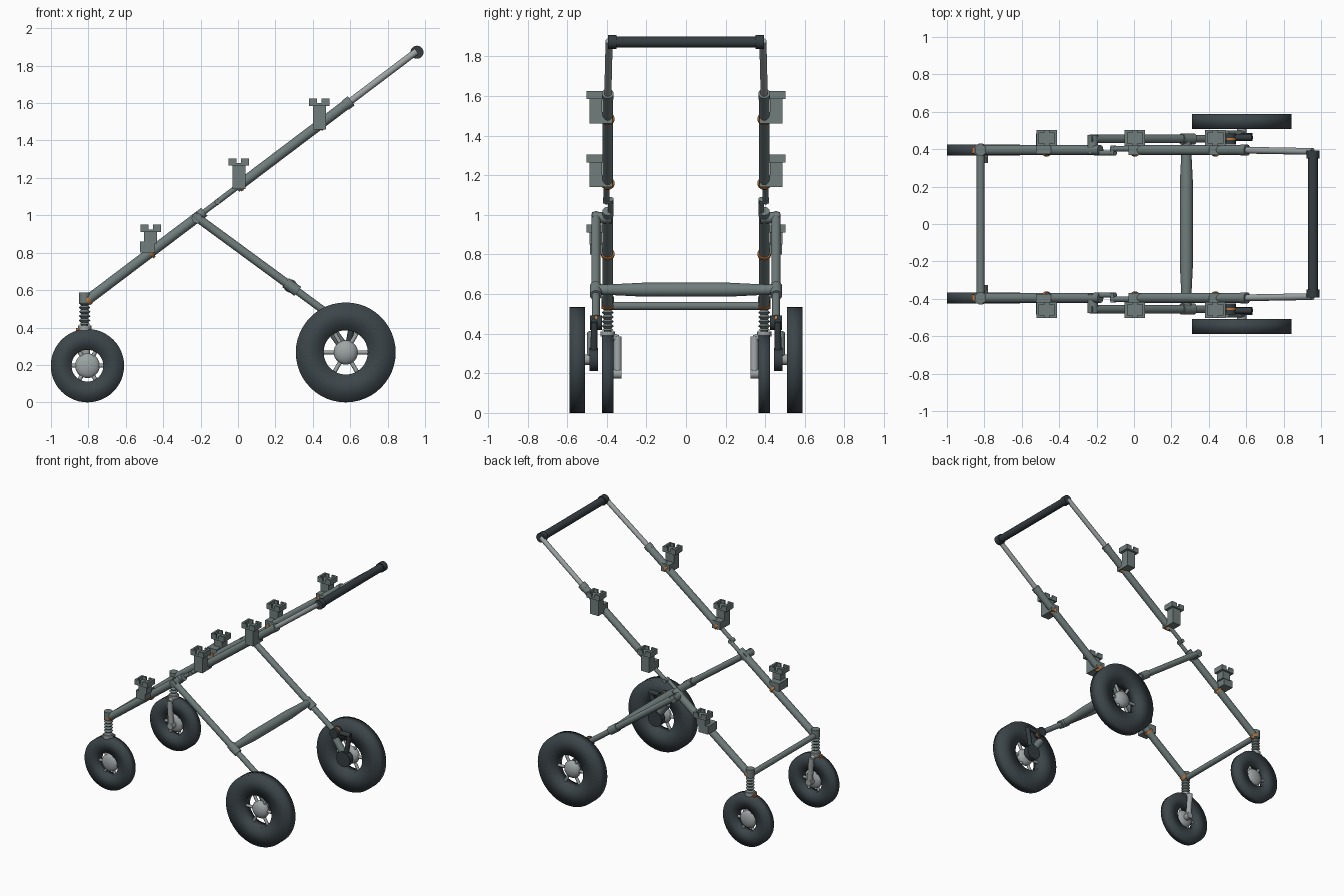
import bpy, bmesh, math
from mathutils import Vector, Matrix

cube = bpy.data.objects.get("Cube")
if cube:
    bpy.data.objects.remove(cube, do_unlink=True)


def material(name, rgb):
    m = bpy.data.materials.new(name)
    m.use_nodes = True
    m.diffuse_color = (*rgb, 1)
    bsdf = m.node_tree.nodes["Principled BSDF"]
    bsdf.inputs["Base Color"].default_value = (*rgb, 1)
    bsdf.inputs["Roughness"].default_value = 0.6
    return m


FRAME = material("frame grey", (0.16, 0.205, 0.20))
LIGHT = material("light metal", (0.34, 0.37, 0.37))
RUBBER = material("tyre rubber", (0.045, 0.06, 0.068))
DARK = material("dark grip", (0.035, 0.046, 0.052))
ORANGE = material("orange trim", (0.55, 0.19, 0.04))


def finish(name, bm, mat, angle=40):
    bmesh.ops.recalc_face_normals(bm, faces=bm.faces)
    mesh = bpy.data.meshes.new(name)
    bm.to_mesh(mesh)
    bm.free()
    mesh.materials.append(mat)
    ob = bpy.data.objects.new(name, mesh)
    bpy.context.collection.objects.link(ob)
    bpy.ops.object.select_all(action='DESELECT')
    ob.select_set(True)
    bpy.context.view_layer.objects.active = ob
    if angle:
        bpy.ops.object.shade_smooth_by_angle(angle=math.radians(angle))
    return ob


def add_tube(bm, a, b, r, r2=None, seg=20):
    a, b = Vector(a), Vector(b)
    d = b - a
    mat = Matrix.Translation((a + b) / 2) @ d.to_track_quat('Z', 'Y').to_matrix().to_4x4()
    bmesh.ops.create_cone(bm, cap_ends=True, segments=seg, radius1=r,
                          radius2=r if r2 is None else r2, depth=d.length, matrix=mat)


def tube(name, a, b, r, mat, r2=None):
    bm = bmesh.new()
    add_tube(bm, a, b, r, r2)
    return finish(name, bm, mat)


def add_box(bm, x, y, z):
    mid = [(p + q) / 2 for p, q in (x, y, z)]
    size = [abs(q - p) for p, q in (x, y, z)]
    bmesh.ops.create_cube(bm, size=1, matrix=Matrix.Translation(mid) @ Matrix.Diagonal((*size, 1)))


def lathe(name, profile, centre, mat, axis='Z', closed=False, angle=40):
    """Spin (radius, height) points about an axis through centre."""
    bm = bmesh.new()
    vs = [bm.verts.new((r, 0, h)) for r, h in profile]
    es = [bm.edges.new(p) for p in zip(vs, vs[1:])]
    if closed:
        es.append(bm.edges.new((vs[-1], vs[0])))
    bmesh.ops.spin(bm, geom=vs + es, cent=(0, 0, 0), axis=(0, 0, 1),
                   angle=math.tau, steps=48)
    bmesh.ops.remove_doubles(bm, verts=bm.verts, dist=0.0005)
    turn = Matrix.Rotation(math.pi / 2, 4, 'X') if axis == 'Y' else Matrix()
    bm.transform(Matrix.Translation(centre) @ turn)
    return finish(name, bm, mat, angle)


def wheel(name, c, radius, hole, hub, half):
    # Flat-sided tyre with soft shading across its edges
    lathe(name + "_tyre", [(hole, -half), (radius, -half), (radius, half), (hole, half)],
          c, RUBBER, 'Y', True, 180)
    bm = bmesh.new()
    bmesh.ops.create_uvsphere(bm, u_segments=24, v_segments=14, radius=1,
                              matrix=Matrix.Translation(c) @ Matrix.Diagonal((hub, half, hub, 1)))
    finish(name + "_hub", bm, LIGHT)
    bm = bmesh.new()
    for i in range(6):
        a = i * math.tau / 6
        d = Vector((math.cos(a), 0, math.sin(a)))
        add_tube(bm, Vector(c) + d * hub * 0.7, Vector(c) + d * (hole + 0.01), 0.011, seg=10)
    finish(name + "_spokes", bm, LIGHT)


def rail(x, y):
    """Point on the sloping side rail."""
    return Vector((x, y, 0.55 + (x + 0.8) * 0.756))


ALONG = Vector((1, 0, 0.756)).normalized()
RY, LY, WY = 0.395, 0.455, 0.548   # rail, leg and rear wheel offsets

for s, side in ((1, "left"), (-1, "right")):
    y, ly, wy = s * RY, s * LY, s * WY

    # Side rail: lower tube, folding links, upper tube and handle tube
    tube(side + "_lower_rail", rail(-0.81, y), rail(-0.18, y), 0.027, FRAME)
    tube(side + "_upper_rail", rail(-0.01, y), rail(0.60, y), 0.027, FRAME)
    tube(side + "_handle_tube", rail(0.58, y), rail(0.955, s * 0.388), 0.018, LIGHT)
    tube(side + "_rail_collar", rail(0.575, y), rail(0.605, y), 0.03, FRAME)
    bm = bmesh.new()
    add_tube(bm, rail(-0.21, s * 0.38), rail(-0.10, s * 0.38), 0.014)
    add_tube(bm, rail(-0.12, s * 0.402), rail(0.02, s * 0.402), 0.015)
    add_tube(bm, rail(-0.11, s * 0.37), rail(-0.11, s * 0.42), 0.015)
    finish(side + "_folding_link", bm, FRAME)

    # Rear leg with its pivot and lower collar
    tube(side + "_leg_pivot", (-0.22, s * 0.375, 0.985), (-0.22, s * 0.475, 0.985), 0.028, FRAME)
    tube(side + "_rear_leg", (-0.235, ly, 1.0), (0.28, ly, 0.622), 0.023, FRAME)
    tube(side + "_leg_collar", (0.255, ly, 0.64), (0.32, ly, 0.593), 0.03, FRAME)
    tube(side + "_lower_leg", (0.28, ly, 0.622), (0.52, ly, 0.445), 0.02, FRAME)

    # Rear suspension arm and axle
    tube(side + "_suspension_joint", (0.51, s * 0.425, 0.455), (0.51, s * 0.485, 0.455), 0.036, DARK)
    tube(side + "_suspension_arm", (0.49, s * 0.475, 0.40), (0.576, s * 0.475, 0.28), 0.026, FRAME)
    bm = bmesh.new()
    add_tube(bm, (0.51, s * 0.463, 0.455), (0.63, s * 0.463, 0.46), 0.017)
    add_tube(bm, (0.62, s * 0.463, 0.46), (0.585, s * 0.465, 0.28), 0.017)
    add_tube(bm, (0.576, s * 0.445, 0.269), (0.576, s * 0.487, 0.269), 0.058)
    finish(side + "_suspension_link", bm, DARK)
    tube(side + "_suspension_ring", (0.51, s * 0.45, 0.455), (0.51, s * 0.46, 0.455), 0.038, ORANGE)
    tube(side + "_rear_axle", (0.576, s * 0.47, 0.269), (0.576, wy, 0.269), 0.026, LIGHT)
    wheel(side + "_rear_wheel", (0.576, wy, 0.267), 0.267, 0.118, 0.065, 0.039)

    # Front post with spring, collar and one-sided fork
    tube(side + "_front_post", (-0.82, y, 0.525), (-0.82, y, 0.587), 0.031, FRAME)
    tube(side + "_spring_core", (-0.82, y, 0.39), (-0.82, y, 0.53), 0.019, FRAME)
    coils = [(0.019 if i % 2 else 0.031, 0.415 + i * 0.0115) for i in range(11)]
    lathe(side + "_spring", coils, (-0.82, y, 0), FRAME)
    tube(side + "_fork_collar", (-0.82, y, 0.385), (-0.82, y, 0.412), 0.036, LIGHT)
    bm = bmesh.new()
    add_box(bm, (-0.865, -0.845), (y - 0.018, y + 0.018), (0.382, 0.398))
    finish(side + "_brake_tab", bm, ORANGE, 0)
    tube(side + "_post_ring", rail(-0.81, y), rail(-0.795, y), 0.030, ORANGE)
    bm = bmesh.new()
    fy = s * 0.345
    add_tube(bm, (-0.82, y, 0.395), (-0.82, fy, 0.375), 0.018)
    add_tube(bm, (-0.82, fy, 0.385), (-0.805, fy, 0.19), 0.02)
    add_tube(bm, (-0.805, s * 0.325, 0.197), (-0.805, y, 0.197), 0.024)
    finish(side + "_front_fork", bm, LIGHT)
    wheel(side + "_front_wheel", (-0.805, y, 0.196), 0.196, 0.085, 0.066, 0.029)

    # Socket mounts clamped to the rail, each with a slotted rim
    for n, (cx, top) in enumerate(((-0.467, 0.95), (0.005, 1.305), (0.435, 1.625))):
        label = f"{side}_{('lower', 'middle', 'upper')[n]}_socket"
        bm = bmesh.new()
        base = top - 0.04
        foot = base - (0.06 if n == 0 else 0.125)
        add_box(bm, (cx - 0.035, cx + 0.035), (s * 0.425, s * 0.488), (foot, base))
        add_box(bm, (cx - 0.055, cx + 0.055), (s * 0.417, s * 0.503), (base, base + 0.015))
        for d in (-1, 1):
            add_box(bm, (cx + d * 0.04, cx + d * 0.055), (s * 0.417, s * 0.503), (base, top))
            for p, q in ((0.417, 0.43), (0.49, 0.503)):
                add_box(bm, (cx + d * 0.012, cx + d * 0.055), (s * p, s * q), (base, top))
        if n == 0:
            add_box(bm, (cx - 0.058, cx + 0.022), (s * 0.375, s * 0.485), (0.80, 0.86))
        else:
            add_box(bm, (cx - 0.035, cx + 0.035), (s * 0.37, s * 0.46), (foot, foot + 0.06))
        finish(label, bm, FRAME, 0)
        c = rail(cx, y)
        tube(label + "_band", c - ALONG * 0.008, c + ALONG * 0.008, 0.034, ORANGE)

    # Handle end cap
    tube(side + "_handle_cap", (0.957, s * 0.35, 1.872), (0.957, s * 0.393, 1.872), 0.035, DARK)

# Cross members
tube("handle_grip", (0.957, -0.37, 1.872), (0.957, 0.37, 1.872), 0.028, DARK)
tube("front_crossbar", (-0.82, -RY, 0.54), (-0.82, RY, 0.54), 0.021, FRAME)
bar = [(0, -LY), (0.026, -LY), (0.028, -0.36), (0.035, -0.22),
       (0.035, 0.22), (0.028, 0.36), (0.026, LY), (0, LY)]
lathe("rear_crossbar", bar, (0.28, 0, 0.622), FRAME, 'Y')
